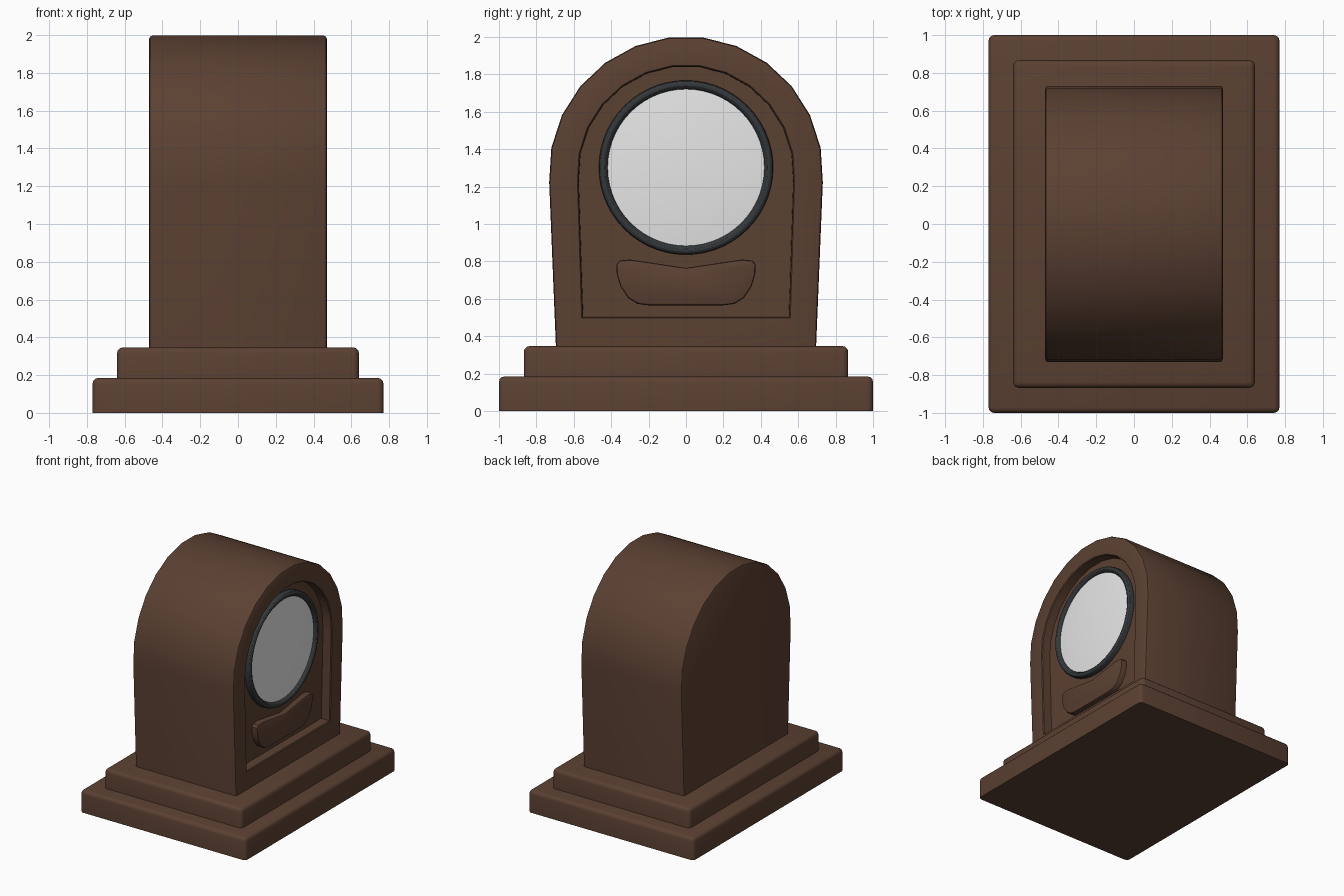
import bpy, bmesh, math

if "Cube" in bpy.data.objects:
    bpy.data.objects.remove(bpy.data.objects["Cube"])


def material(name, col):
    m = bpy.data.materials.new(name)
    m.diffuse_color = (*col, 1)
    m.use_nodes = True
    m.node_tree.nodes["Principled BSDF"].inputs["Base Color"].default_value = m.diffuse_color
    return m


WOOD = material("walnut_wood", (0.105, 0.052, 0.032))
METAL = material("dark_metal", (0.035, 0.04, 0.043))
DIAL = material("pale_dial", (0.8, 0.8, 0.8))


def finish(name, bm, mat):
    bmesh.ops.recalc_face_normals(bm, faces=bm.faces[:])
    me = bpy.data.meshes.new(name)
    bm.to_mesh(me)
    bm.free()
    me.materials.append(mat)
    ob = bpy.data.objects.new(name, me)
    bpy.context.collection.objects.link(ob)
    bpy.ops.object.select_all(action='DESELECT')
    ob.select_set(True)
    bpy.context.view_layer.objects.active = ob
    bpy.ops.object.shade_smooth_by_angle(angle=math.radians(32))
    return ob


def slab(name, hx, hy, z0, z1, width):
    """Box with rounded upper and corner edges, flat underneath."""
    bm = bmesh.new()
    bmesh.ops.create_cube(bm, size=1)
    for v in bm.verts:
        v.co = (v.co.x * 2 * hx, v.co.y * 2 * hy, z1 if v.co.z > 0 else z0)
    edges = [e for e in bm.edges if max(v.co.z for v in e.verts) > z0 + 0.01]
    bmesh.ops.bevel(bm, geom=edges, offset=width, segments=3, profile=0.5, affect='EDGES')
    finish(name, bm, WOOD)


def loft(name, rings, mat, cap_start=True, cap_end=True):
    """Join closed rings of 3D points, all with the same count."""
    bm = bmesh.new()
    loops = [[bm.verts.new(p) for p in r] for r in rings]
    n = len(loops[0])
    for a, b in zip(loops, loops[1:]):
        for i in range(n):
            j = (i + 1) % n
            bm.faces.new((a[i], a[j], b[j], b[i]))
    if cap_start:
        bm.faces.new(loops[0])
    if cap_end:
        bm.faces.new(loops[-1])
    return finish(name, bm, mat)


def arch(x, r, zc, foot_y, foot_z):
    """Arched outline in the yz plane at the given x."""
    pts = [(x, foot_y, foot_z)]
    for i in range(14):
        a = math.radians(-3.6 + 14.4 * i)
        pts.append((x, r * math.cos(a), zc + r * math.sin(a)))
    return pts + [(x, -foot_y, foot_z)]


def circle(x, r, zc, n=56):
    return [(x, r * math.cos(2 * math.pi * i / n), zc + r * math.sin(2 * math.pi * i / n))
            for i in range(n)]


# stepped plinth
slab("lower_plinth", 0.77, 1.0, 0.0, 0.185, 0.03)
slab("upper_plinth", 0.64, 0.867, 0.17, 0.347, 0.03)

# arched case with a recessed front panel on the +x side
C = 1.27
loft("clock_case", [
    arch(-0.47, 0.717, C, 0.679, 0.33),
    arch(-0.465, 0.728, C, 0.69, 0.33),
    arch(-0.453, 0.733, C, 0.695, 0.33),
    arch(0.453, 0.733, C, 0.695, 0.33),
    arch(0.465, 0.728, C, 0.69, 0.33),
    arch(0.47, 0.717, C, 0.679, 0.33),
    arch(0.47, 0.582, C, 0.558, 0.497),
    arch(0.463, 0.576, C, 0.552, 0.503),
    arch(0.39, 0.574, C, 0.55, 0.505)], WOOD)

# dial bezel, turned around the dial centre
ZD = 1.302
loft("bezel_ring", [circle(x, r, ZD) for x, r in (
    (0.38, 0.466), (0.415, 0.466), (0.428, 0.46), (0.435, 0.449), (0.435, 0.437),
    (0.428, 0.426), (0.415, 0.419), (0.38, 0.419))], METAL, False, False)

# gently domed dial
loft("dial_face", [circle(x, r, ZD) for x, r in (
    (0.41, 0.422), (0.418, 0.34), (0.424, 0.24), (0.428, 0.13), (0.43, 0.03))],
    DIAL, False, True)

# raised plaque below the dial
half = [(0.2, 0.565), (0.26, 0.573), (0.31, 0.605), (0.35, 0.665), (0.37, 0.73),
        (0.372, 0.785), (0.355, 0.805), (0.3, 0.81)]
outline = half + [(0, 0.765)] + [(-y, z) for y, z in reversed(half)]


def plaque(x, k):
    return [(x, y * (1 - k / 0.37), 0.69 + (z - 0.69) * (1 - k / 0.12)) for y, z in outline]


loft("plaque", [plaque(0.38, 0), plaque(0.425, 0), plaque(0.436, 0.004),
                plaque(0.44, 0.013)], WOOD)
